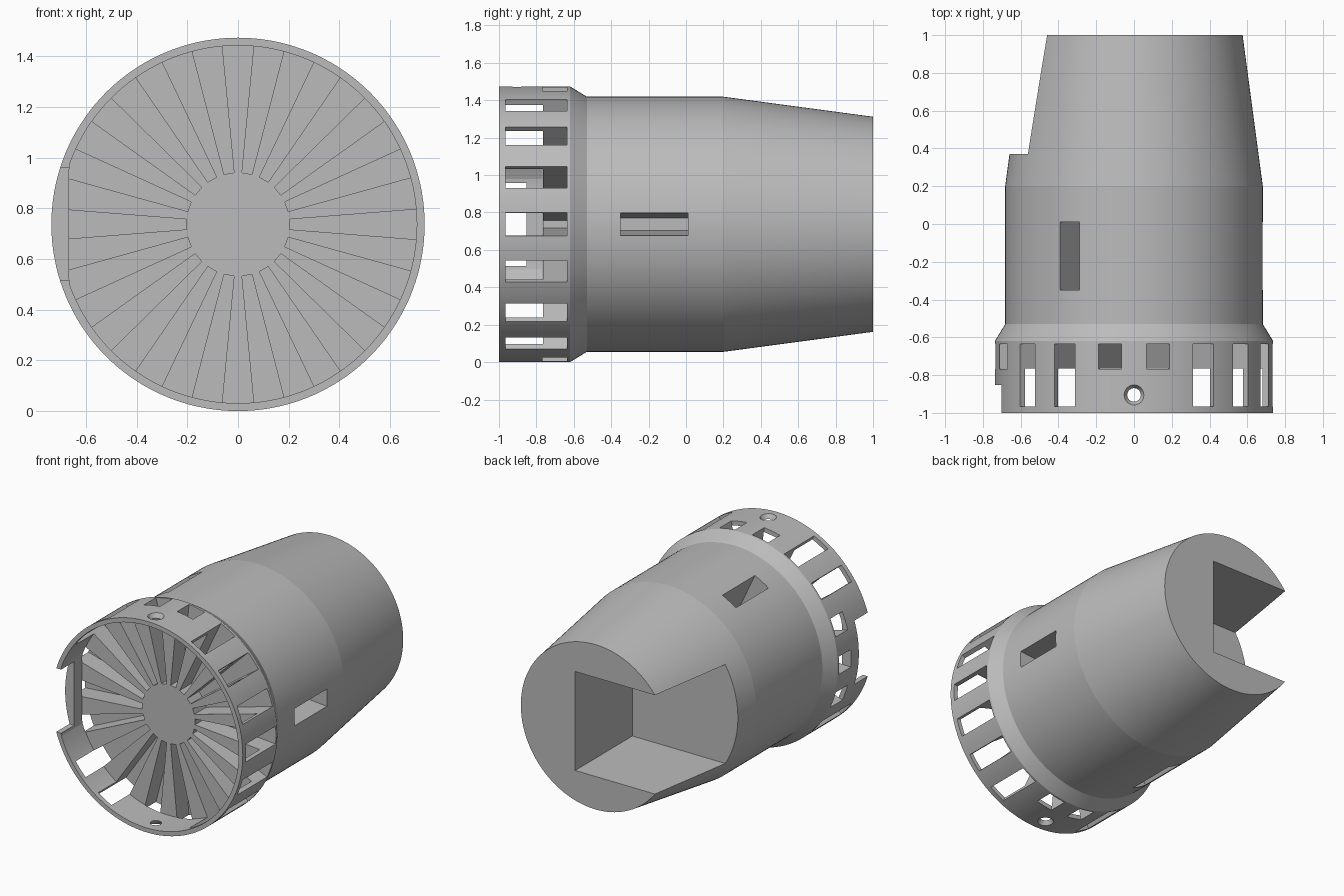
import bpy, bmesh, math
from mathutils import Matrix, Vector

cube = bpy.data.objects.get("Cube")
if cube:
    bpy.data.objects.remove(cube, do_unlink=True)

R = 0.737                                   # rim radius, also axis height
AXIS = Matrix.Translation((0, 0, R))

grey = bpy.data.materials.new("plain_grey")
grey.use_nodes = True
grey.diffuse_color = (0.5, 0.5, 0.5, 1)
grey.node_tree.nodes["Principled BSDF"].inputs["Base Color"].default_value = (0.5, 0.5, 0.5, 1)


def lathe(bm, profile, sides, matrix):
    """Closed solid turned about the local y axis from (y, radius) pairs."""
    rings = []
    for y, r in profile:
        angles = [2 * math.pi * i / sides for i in range(sides)]
        rings.append([bm.verts.new(matrix @ Vector((r * math.cos(a), y, r * math.sin(a)))) for a in angles])
    for a, b in zip(rings, rings[1:]):
        for i in range(sides):
            j = (i + 1) % sides
            bm.faces.new((a[i], a[j], b[j], b[i]))
    bm.faces.new(rings[0])
    bm.faces.new(rings[-1])


def wedge(bm, degrees, r0, h0, r1, h1, y0, y1):
    """Radial block that widens from half width h0 at r0 to h1 at r1."""
    turn = AXIS @ Matrix.Rotation(math.radians(-degrees), 4, 'Y')
    outline = [(r0, -h0), (r1, -h1), (r1, h1), (r0, h0)]
    a, b = [[bm.verts.new(turn @ Vector((x, y, z))) for x, z in outline] for y in (y0, y1)]
    bm.faces.new(a)
    bm.faces.new(b)
    for i in range(4):
        j = (i + 1) % 4
        bm.faces.new((a[i], a[j], b[j], b[i]))


def finish(bm, name):
    bmesh.ops.recalc_face_normals(bm, faces=bm.faces[:])
    mesh = bpy.data.meshes.new(name)
    bm.to_mesh(mesh)
    bm.free()
    mesh.materials.append(grey)
    obj = bpy.data.objects.new(name, mesh)
    bpy.context.collection.objects.link(obj)
    return obj


def cut(body, bm, name):
    cutter = finish(bm, name)
    cutter.hide_render = True
    mod = body.modifiers.new(name, 'BOOLEAN')
    mod.operation = 'DIFFERENCE'
    mod.solver = 'EXACT'
    mod.object = cutter
    bpy.context.view_layer.objects.active = body
    bpy.ops.object.modifier_apply(modifier=name)
    bpy.data.objects.remove(cutter, do_unlink=True)


# Turned body: wide rim, chamfer, barrel, tapered back
bm = bmesh.new()
lathe(bm, [(-1, R), (-0.62, R), (-0.53, 0.682), (0.2, 0.682), (1, 0.575)], 144, AXIS)
body = finish(bm, "vented_housing")

# Front bore with one flat side
bm = bmesh.new()
lathe(bm, [(-1.1, 0.706), (-0.765, 0.706)], 144, AXIS)
for v in bm.verts:
    v.co.x = max(v.co.x, -0.667)
cut(body, bm, "front_bore")

# Radial vents, short beside the screws and the key notch
bm = bmesh.new()
SHORT = (80, 100, 160, 180, 200, 260, 280)
for deg in range(0, 360, 20):
    front = -0.767 if deg in SHORT else -0.965
    wedge(bm, deg, 0.204, 0.02, 0.8, 0.067, front, -0.635)
cut(body, bm, "vents")

# Key notch in the rim
bm = bmesh.new()
wedge(bm, 180, 0.6, 0.222, 0.9, 0.222, -1.1, -0.853)
cut(body, bm, "key_notch")

# Countersunk screw holes, top and bottom
bm = bmesh.new()
for side in (1, -1):
    place = Matrix.Translation((0, -0.905, R)) @ Matrix.Rotation(side * math.pi / 2, 4, 'X')
    lathe(bm, [(0.6, 0.036), (0.708, 0.036), (0.738, 0.054), (0.8, 0.054)], 32, place)
cut(body, bm, "screw_holes")

# Three tapered pockets around the barrel
bm = bmesh.new()
for deg in (0, 120, 240):
    wedge(bm, deg, 0.36, 0.034, 0.75, 0.066, -0.35, 0.01)
cut(body, bm, "side_pockets")

# Square slot in the back, open on one side
bm = bmesh.new()
wedge(bm, 180, -0.155, 0.345, 0.9, 0.345, 0.37, 1.1)
cut(body, bm, "back_slot")

bpy.ops.object.select_all(action='DESELECT')
body.select_set(True)
bpy.context.view_layer.objects.active = body
bpy.ops.object.shade_smooth_by_angle(angle=math.radians(7))
